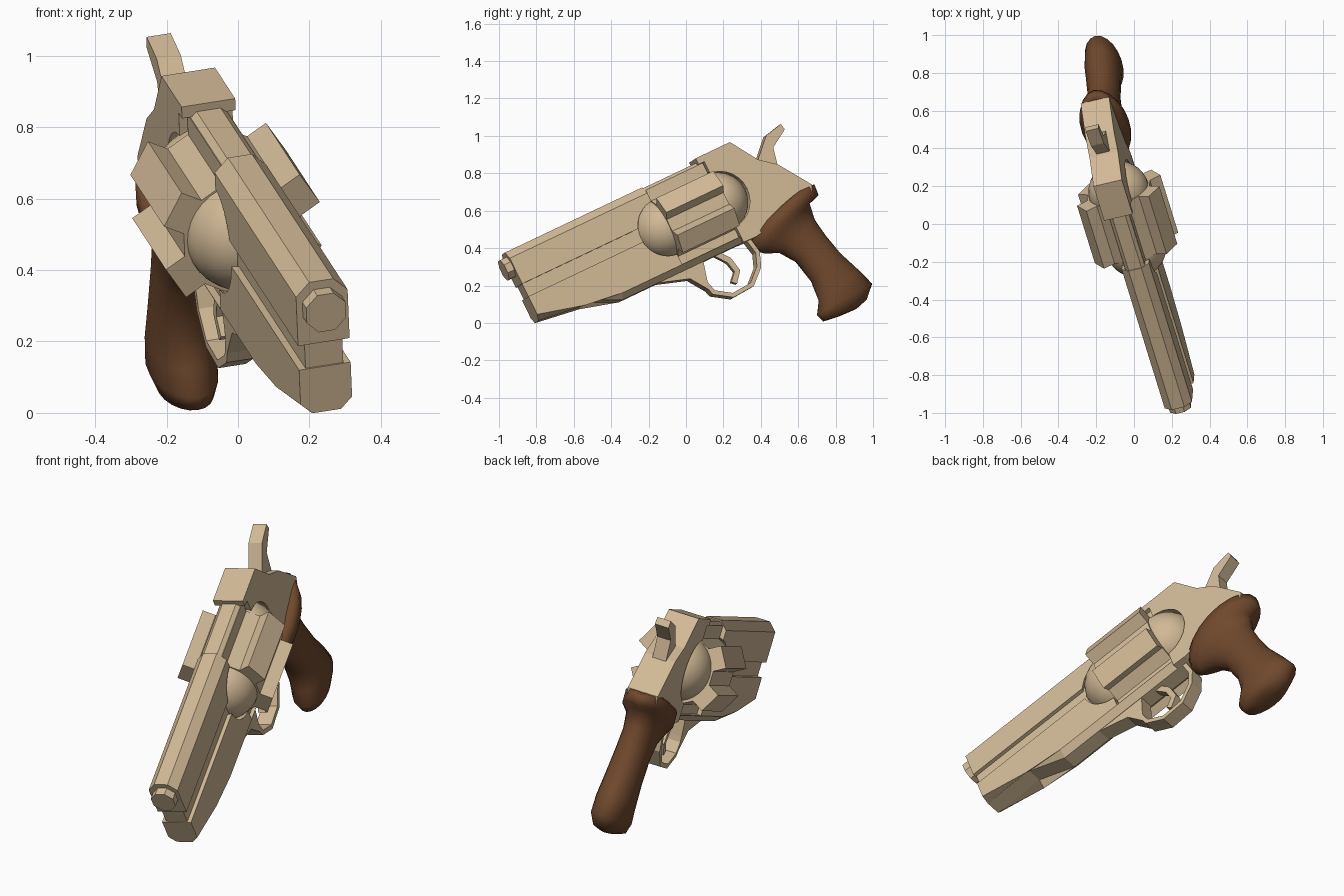
import bpy, bmesh, math
from mathutils import Matrix, Vector

if "Cube" in bpy.data.objects:
    bpy.data.objects.remove(bpy.data.objects["Cube"])

# Gun frame: local x = sideways, local y = toward the grip, local z = up
D = Vector((-0.31, 1.0, 0.475)).normalized()
S = Vector((1.0, 0.235, 0.157)).normalized()
U = S.cross(D).normalized()
S = D.cross(U)
POSE = Matrix((S, D, U)).transposed().to_4x4()
POSE.translation = (-0.035, 0.03, 0.57)


def material(name, rgb):
    m = bpy.data.materials.new(name)
    m.diffuse_color = (*rgb, 1)
    m.use_nodes = True
    m.node_tree.nodes["Principled BSDF"].inputs["Base Color"].default_value = m.diffuse_color
    return m


METAL = material("tan metal", (0.64, 0.485, 0.305))
WOOD = material("brown wood", (0.16, 0.065, 0.026))


def finish(name, bm, mat=METAL, smooth=False):
    bmesh.ops.recalc_face_normals(bm, faces=bm.faces)
    me = bpy.data.meshes.new(name)
    bm.to_mesh(me)
    bm.free()
    me.materials.append(mat)
    ob = bpy.data.objects.new(name, me)
    bpy.context.collection.objects.link(ob)
    ob.matrix_world = POSE
    if smooth:
        me.shade_smooth()
    return ob


def prism(bm, ring_a, ring_b):
    a = [bm.verts.new(p) for p in ring_a]
    b = [bm.verts.new(p) for p in ring_b]
    n = len(a)
    bm.faces.new(a)
    bm.faces.new(b[::-1])
    for i in range(n):
        bm.faces.new((a[i], b[i], b[(i + 1) % n], a[(i + 1) % n]))
    return a, b


def side_plate(name, pts, half, chamfer_chain=0, chamfer=0.033):
    """Side profile (y, z) extruded sideways; first points may be chamfered."""
    bm = bmesh.new()
    rings = prism(bm, [(-half, y, z) for y, z in pts], [(half, y, z) for y, z in pts])
    edges = [bm.edges.get((r[i], r[i + 1])) for r in rings for i in range(chamfer_chain - 1)]
    if edges:
        bmesh.ops.bevel(bm, geom=edges, offset=chamfer, segments=1, affect='EDGES')
    return finish(name, bm)


def bar(name, section, y0, y1):
    """Cross-section (x, z) extruded along the gun."""
    bm = bmesh.new()
    prism(bm, [(x, y0, z) for x, z in section], [(x, y1, z) for x, z in section])
    return finish(name, bm)


def strip(name, path, thick, half):
    """Bent strip of constant thickness following a side path."""
    p = [Vector(q) for q in path]
    left, right = [], []
    for i, q in enumerate(p):
        t = (p[min(i + 1, len(p) - 1)] - p[max(i - 1, 0)]).normalized()
        n = Vector((-t.y, t.x)) * thick / 2
        left.append(q + n)
        right.append(q - n)
    return side_plate(name, left + right[::-1], half)


def mirrored(pts):
    return pts + [(-x, z) for x, z in reversed(pts)]


# Barrel with chamfered top, groove core, strap and muzzle stub
barrel = bar("barrel", mirrored([(0.075, 0.06), (0.075, 0.212), (0.035, 0.252)]), -1.03, -0.185)
bar("barrel_groove", mirrored([(0.055, -0.05), (0.055, 0.1)]), -1.025, -0.29)
bar("top_strap", mirrored([(0.055, 0.225), (0.055, 0.228), (0.035, 0.246)]), -0.2, 0.16)
bar("muzzle", [(0.062 * math.cos(math.radians(a + 22.5)), 0.17 + 0.062 * math.sin(math.radians(a + 22.5)))
               for a in range(0, 360, 45)], -1.07, -1.0)

# Frame: lower lug with front wall, and rear body
lower = side_plate("lower_frame", [
    (-1.03, -0.155), (-0.76, -0.155), (-0.56, -0.247), (0.2, -0.247), (0.2, -0.212),
    (-0.185, -0.212), (-0.185, 0.2), (-0.30, 0.2), (-0.30, -0.015), (-1.03, -0.015)], 0.075, 4)
rear = side_plate("rear_frame", [
    (0.175, -0.247), (0.25, -0.25), (0.40, -0.22), (0.64, -0.16), (0.656, -0.125),
    (0.535, 0.05), (0.447, 0.12), (0.35, 0.268), (0.14, 0.268), (0.14, 0.232), (0.175, 0.232)], 0.078)

# Six-lobed cylinder
section = []
for k in range(6):
    a = math.radians(30 + 60 * k)
    for r, t in ((0.165, -0.055), (0.23, -0.055), (0.23, 0.055), (0.165, 0.055)):
        section.append((r * math.cos(a) - t * math.sin(a), r * math.sin(a) + t * math.cos(a)))
bar("cylinder", section, -0.18, 0.17)

# Round domes at both cylinder ends, with a recess cut around them
for tag, y, hosts in (("front", -0.17, (lower, barrel)), ("rear", 0.165, (rear,))):
    for kind, r in (("dome", 0.162), ("recess_cutter", 0.176)):
        bm = bmesh.new()
        bmesh.ops.create_uvsphere(bm, u_segments=32, v_segments=16, radius=r,
                                  matrix=Matrix.Translation((0, y, 0.005)))
        ob = finish(f"{tag}_{kind}", bm, smooth=(kind == "dome"))
    ob.hide_render = True
    ob.hide_set(True)
    for h in hosts:
        m = h.modifiers.new("recess", 'BOOLEAN')
        m.operation = 'DIFFERENCE'
        m.solver = 'EXACT'
        m.object = ob

# Hammer
side_plate("hammer", [(0.45, 0.08), (0.46, 0.12), (0.559, 0.218), (0.66, 0.24),
                      (0.667, 0.205), (0.565, 0.144), (0.54, 0.03)], 0.035)

# Trigger and guard
side_plate("guard_root", [(-0.36, -0.24), (-0.17, -0.30), (-0.1, -0.40), (-0.085, -0.33), (-0.06, -0.24)], 0.04)
strip("trigger_guard", [(-0.105, -0.35), (-0.085, -0.42), (0.005, -0.478), (0.125, -0.47),
                        (0.203, -0.40), (0.232, -0.325), (0.215, -0.24)], 0.024, 0.04)
strip("trigger", [(0.02, -0.23), (0.075, -0.30), (0.09, -0.37), (0.045, -0.42)], 0.032, 0.02)

# Grip: loft of ellipses (front y, z, back y, z, half width, upward bow of the sides)
LOFT = [
    (0.27, -0.24, 0.655, -0.13, 0.098, 0.03),
    (0.235, -0.26, 0.69, -0.135, 0.125, 0.03),
    (0.232, -0.31, 0.685, -0.19, 0.125, 0.02),
    (0.27, -0.345, 0.62, -0.21, 0.10, 0.01),
    (0.35, -0.38, 0.605, -0.30, 0.086, 0),
    (0.41, -0.46, 0.62, -0.40, 0.085, 0),
    (0.44, -0.59, 0.65, -0.52, 0.09, 0),
    (0.43, -0.70, 0.70, -0.64, 0.096, 0),
    (0.385, -0.765, 0.737, -0.74, 0.095, 0),
    (0.40, -0.81, 0.67, -0.805, 0.075, 0),
    (0.48, -0.82, 0.60, -0.825, 0.035, 0)]
bm = bmesh.new()
N = 20
rings = []
for fy, fz, by, bz, w, bow in LOFT:
    ring = []
    for i in range(N):
        a = 2 * math.pi * i / N
        t = (1 + math.cos(a)) / 2
        ring.append(bm.verts.new((w * math.sin(a), fy + (by - fy) * t,
                                  fz + (bz - fz) * t + bow * abs(math.sin(a)))))
    rings.append(ring)
for a, b in zip(rings, rings[1:]):
    for i in range(N):
        bm.faces.new((a[i], a[(i + 1) % N], b[(i + 1) % N], b[i]))
bm.faces.new(rings[0])
bm.faces.new(rings[-1][::-1])
finish("grip", bm, WOOD, smooth=True)
